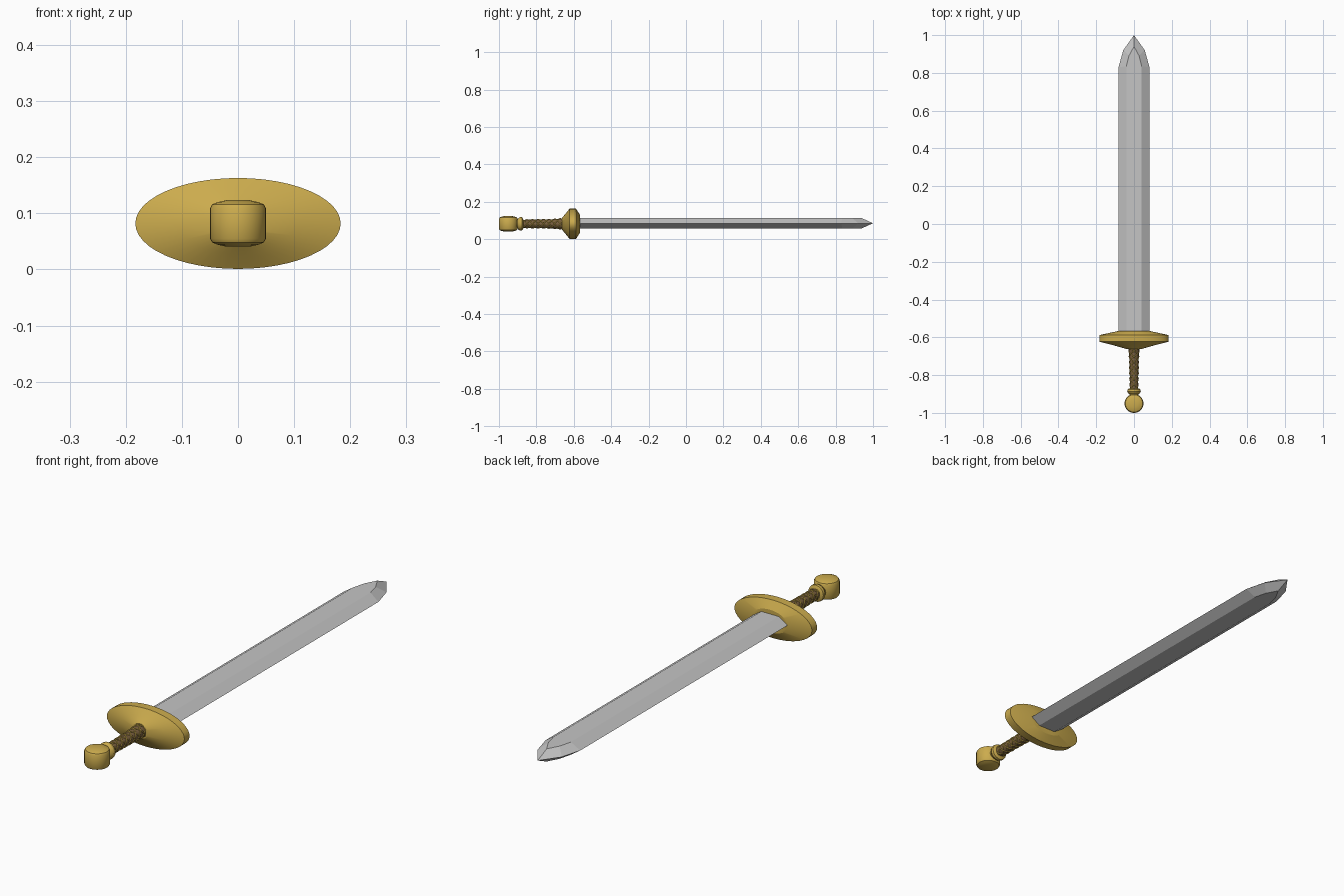
import bpy, bmesh, math

if "Cube" in bpy.data.objects:
    bpy.data.objects.remove(bpy.data.objects["Cube"])

CZ = 0.082  # height of the sword's axis


def material(name, rgb):
    m = bpy.data.materials.new(name)
    m.diffuse_color = (*rgb, 1)
    m.use_nodes = True
    m.node_tree.nodes["Principled BSDF"].inputs["Base Color"].default_value = m.diffuse_color
    return m


STEEL = material("steel grey", (0.56, 0.56, 0.56))
GOLD = material("warm gold", (0.60, 0.41, 0.075))
LEATHER = material("brown leather", (0.20, 0.12, 0.05))


def finish(bm, name, mat, smooth=None):
    bmesh.ops.recalc_face_normals(bm, faces=bm.faces)
    me = bpy.data.meshes.new(name)
    bm.to_mesh(me)
    bm.free()
    ob = bpy.data.objects.new(name, me)
    bpy.context.collection.objects.link(ob)
    me.materials.append(mat)
    if smooth:
        bpy.ops.object.select_all(action='DESELECT')
        ob.select_set(True)
        bpy.context.view_layer.objects.active = ob
        bpy.ops.object.shade_smooth_by_angle(angle=math.radians(smooth))
    return ob


def loft(name, rings, place, mat, n=32, smooth=25):
    """Skin ellipses given as (position along axis, radius a, radius b)."""
    bm = bmesh.new()
    loops = []
    for t, a, b in rings:
        loops.append([bm.verts.new(place(t, a * math.cos(2 * math.pi * i / n),
                                         b * math.sin(2 * math.pi * i / n)))
                      for i in range(n)])
    for p, q in zip(loops, loops[1:]):
        for i in range(n):
            j = (i + 1) % n
            bm.faces.new((p[i], p[j], q[j], q[i]))
    bm.faces.new(loops[0])
    bm.faces.new(loops[-1])
    return finish(bm, name, mat, smooth)


def along_y(t, a, b):
    return (a, t, CZ + b)


def along_z(t, a, b):
    return (a, -0.95 + b, CZ + t)


# Blade: cutting outline at mid height, narrower flat above and below
edge = [(0.082, -0.58), (0.082, 0.83), (0.057, 0.92), (0, 1.0)]
flat = [(0.041, -0.58), (0.041, 0.835), (0.027, 0.89), (0, 0.94)]


def outline(bm, pts, z):
    full = pts + [(-x, y) for x, y in reversed(pts[:-1])]
    return [bm.verts.new((x, y, z)) for x, y in full]


bm = bmesh.new()
mid = outline(bm, edge, CZ + 0.003)
faces = [outline(bm, flat, CZ + 0.003 + s * 0.027) for s in (1, -1)]
for f in faces:
    bm.faces.new(f)
    for i in range(len(f) - 1):
        bm.faces.new((mid[i], mid[i + 1], f[i + 1], f[i]))
bm.faces.new((mid[0], faces[0][0], faces[0][-1], mid[-1], faces[1][-1], faces[1][0]))
finish(bm, "blade", STEEL)

# Guard: oval dish, conical toward the hand, shallow toward the blade
loft("guard", [(-0.663, 0.036, 0.032), (-0.643, 0.105, 0.055), (-0.623, 0.183, 0.081),
               (-0.588, 0.183, 0.081), (-0.567, 0.085, 0.048)],
     along_y, GOLD, n=48, smooth=20)

# Grip core
GRIP = [(-0.885, 0.021), (-0.72, 0.024), (-0.65, 0.029)]
loft("grip", [(y, r, r) for y, r in GRIP], along_y, LEATHER, n=24, smooth=40)


def grip_radius(y):
    for (y0, r0), (y1, r1) in zip(GRIP, GRIP[1:]):
        if y <= y1:
            return r0 + (r1 - r0) * (y - y0) / (y1 - y0)
    return GRIP[-1][1]


# Criss-cross wire wrap: helices in both directions
wire = bpy.data.curves.new("grip_wire", 'CURVE')
wire.dimensions = '3D'
wire.bevel_depth = 0.0026
wire.bevel_resolution = 1
STEPS = 60
for turn in (1, -1):
    for k in range(4):
        sp = wire.splines.new('POLY')
        sp.points.add(STEPS)
        for i, p in enumerate(sp.points):
            y = -0.88 + 0.225 * i / STEPS
            ang = turn * (2 * math.pi * 1.9 * i / STEPS) + k * math.pi / 2
            r = grip_radius(y) + 0.0005
            p.co = (r * math.cos(ang), y, CZ + r * math.sin(ang), 1)
wire.materials.append(GOLD)
bpy.context.collection.objects.link(bpy.data.objects.new("grip_wire", wire))

# Collar between grip and pommel
loft("collar", [(y, r, r) for y, r in
                [(-0.915, 0.025), (-0.900, 0.025), (-0.896, 0.031), (-0.886, 0.036),
                 (-0.876, 0.035), (-0.870, 0.024)]],
     along_y, GOLD, n=24, smooth=30)

# Pommel: upright drum with rounded shoulders and slightly domed caps
half = [(0.027, 0.050), (0.034, 0.046), (0.038, 0.036), (0.0415, 0.020)]
prof = [(-z, r) for z, r in reversed(half)] + half
loft("pommel", [(z, r, r) for z, r in prof], along_z, GOLD, n=32, smooth=30)
